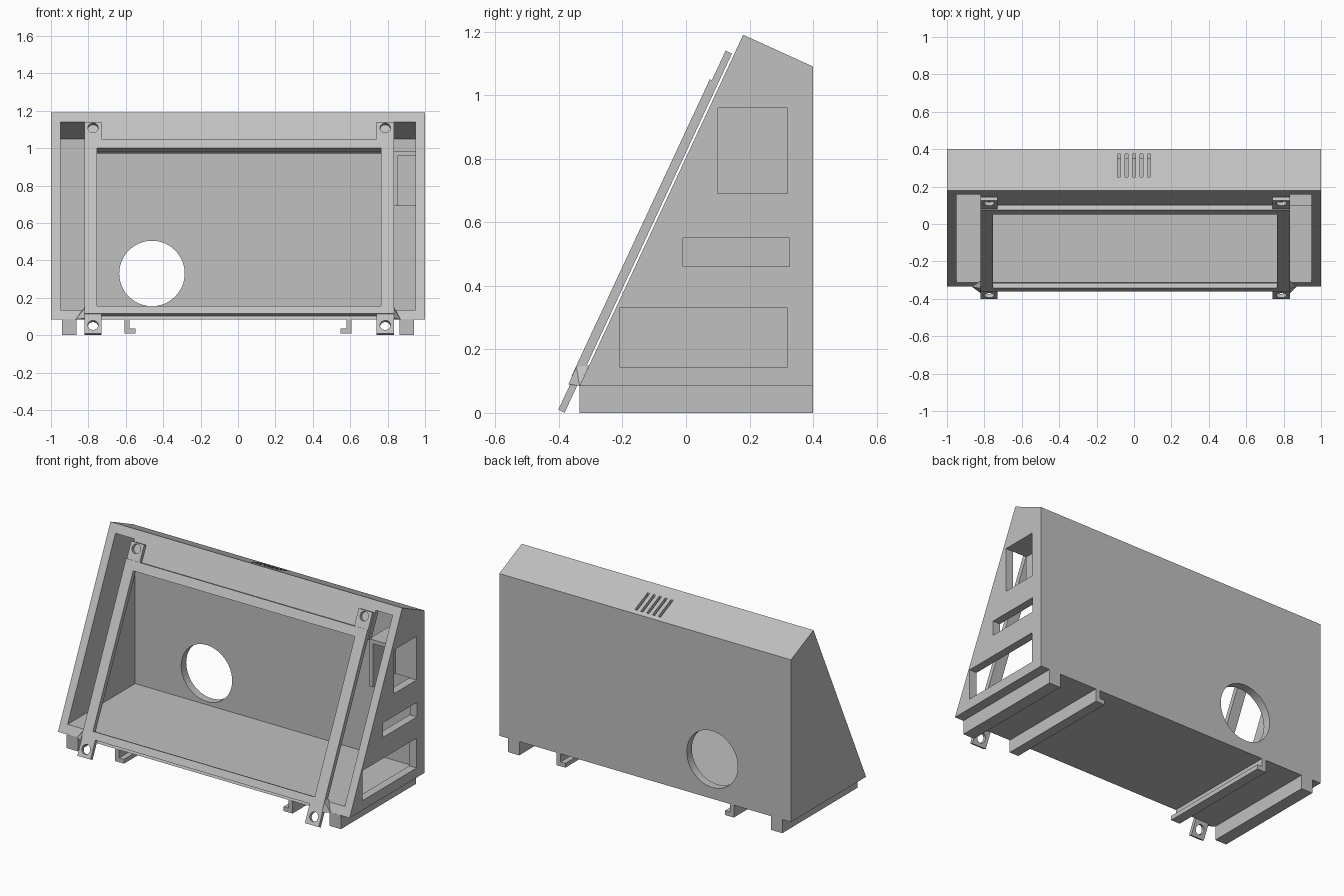
import bpy, bmesh, math
from mathutils import Matrix

if "Cube" in bpy.data.objects:
    bpy.data.objects.remove(bpy.data.objects["Cube"], do_unlink=True)

grey = bpy.data.materials.new("plain grey")
grey.use_nodes = True
grey.diffuse_color = (0.53, 0.53, 0.53, 1)
grey.node_tree.nodes["Principled BSDF"].inputs["Base Color"].default_value = (0.53, 0.53, 0.53, 1)

# Slanted front plane: along-slope rise and outward normal
SLOPE = 0.515 / 1.105
LEAN = math.atan(SLOPE)
NY, NZ = -math.cos(LEAN), math.sin(LEAN)


def plane_y(z):
    return -0.335 + (z - 0.085) * SLOPE


def finish(name, bm):
    bmesh.ops.recalc_face_normals(bm, faces=bm.faces)
    mesh = bpy.data.meshes.new(name)
    bm.to_mesh(mesh)
    bm.free()
    mesh.materials.append(grey)
    obj = bpy.data.objects.new(name, mesh)
    bpy.context.collection.objects.link(obj)
    return obj


def prism(name, profile, x0, x1):
    """Extrude a (y, z) profile along x."""
    bm = bmesh.new()
    face = bm.faces.new([bm.verts.new((x0, y, z)) for y, z in profile])
    out = bmesh.ops.extrude_face_region(bm, geom=[face])
    moved = [v for v in out["geom"] if isinstance(v, bmesh.types.BMVert)]
    bmesh.ops.translate(bm, verts=moved, vec=(x1 - x0, 0, 0))
    return finish(name, bm)


def box(name, x0, x1, y0, y1, z0, z1):
    return prism(name, [(y0, z0), (y1, z0), (y1, z1), (y0, z1)], x0, x1)


def slab(name, x0, x1, z0, z1, back, front):
    """Box lying on the slanted plane; heights are those of its front face."""
    pts = []
    for z, d in ((z0, back), (z0, front), (z1, front), (z1, back)):
        v = z - NZ * front
        pts.append((plane_y(v) + NY * d, v + NZ * d))
    return prism(name, pts, x0, x1)


def cylinder(name, centre, radius, depth, tilt):
    bm = bmesh.new()
    mat = Matrix.Translation(centre) @ Matrix.Rotation(tilt, 4, 'X')
    bmesh.ops.create_cone(bm, cap_ends=True, segments=48, radius1=radius,
                          radius2=radius, depth=depth, matrix=mat)
    return finish(name, bm)


def cut(obj, cutters):
    """Subtract the cutters, keep the result and remove them."""
    for c in cutters:
        c.hide_render = True
        mod = obj.modifiers.new("cut", 'BOOLEAN')
        mod.operation, mod.solver, mod.object = 'DIFFERENCE', 'EXACT', c
    graph = bpy.context.evaluated_depsgraph_get()
    graph.update()
    mesh = bpy.data.meshes.new_from_object(obj.evaluated_get(graph))
    obj.modifiers.clear()
    obj.data = mesh
    for c in cutters:
        bpy.data.objects.remove(c, do_unlink=True)


# Hollow housing, open at the slanted front
shell = prism("housing", [(-0.335, 0.085), (0.4, 0.085), (0.4, 1.09), (0.18, 1.19)], -1, 1)
cavity = prism("cavity", [(-0.6, 0.135), (0.35, 0.135), (0.35, 1.05), (0.157, 1.14), (-0.6, 1.14)],
               -0.95, 0.95)
holes = [cavity, cylinder("cable_hole", (-0.46, 0.38, 0.33), 0.175, 0.2, math.pi / 2)]
# Side windows
for y0, y1, z0, z1 in ((0.1, 0.32, 0.69, 0.96), (-0.01, 0.325, 0.46, 0.55), (-0.21, 0.32, 0.145, 0.33)):
    holes.append(box("window", 0.93, 1.1, y0, y1, z0, z1))
# Vent slots in the roof
for i in range(-2, 3):
    x = i * 0.04
    holes.append(box("vent", x - 0.008, x + 0.008, 0.25, 0.375, 1.02, 1.3))
cut(shell, holes)

# Socket surround behind the upper side window
box("socket_inner_wall", 0.83, 0.855, 0.1, 0.352, 0.69, 0.985)
box("socket_top", 0.855, 0.952, 0.1, 0.352, 0.96, 0.985)
box("socket_back", 0.855, 0.952, 0.322, 0.352, 0.69, 0.96)

# Header strip closing the top of the opening
slab("header_strip", -0.82, 0.835, 0.985, 1.142, -0.03, 0)

# Screen frame
frame = slab("screen_frame", -0.82, 0.835, 0.115, 1.05, 0.007, 0.036)
cut(frame, [slab("frame_opening", -0.755, 0.765, 0.17, 1.014, -0.04, 0.07)])

# Corner tabs with screw holes
for side, x0, x1 in (("right", -0.82, -0.73), ("left", 0.74, 0.835)):
    for level, z0, z1, zh in (("lower", 0.01, 0.112, 0.05), ("upper", 1.047, 1.14, 1.105)):
        tab = slab(f"{level}_{side}_tab", x0, x1, z0, z1, 0.007, 0.029)
        v = zh - NZ * 0.02
        centre = ((x0 + x1) / 2, plane_y(v) + NY * 0.02, zh)
        cut(tab, [cylinder("screw_hole", centre, 0.028, 0.1, math.pi / 2 - LEAN)])

# Gussets joining the frame to the housing, feet and hooked rails
for side, s, edge in (("right", -1, 0.82), ("left", 1, 0.835)):
    bm = bmesh.new()
    for x, y, z in ((0.868, -0.335, 0.085), (edge, -0.37, 0.09), (edge, -0.335, 0.085),
                    (edge, -0.345, 0.145), (edge, -0.305, 0.15)):
        bm.verts.new((s * x, y, z))
    bmesh.ops.convex_hull(bm, input=bm.verts)
    finish(f"{side}_gusset", bm)

    a, b = sorted((s * 0.863, s * 0.94))
    box(f"{side}_foot", a, b, -0.335, 0.4, 0, 0.086)
    a, b = sorted((s * 0.58, s * 0.608))
    box(f"{side}_rail", a, b, -0.335, 0.4, 0.008, 0.086)
    a, b = sorted((s * 0.547, s * 0.58))
    box(f"{side}_rail_lip", a, b, -0.335, 0.4, 0.008, 0.035)
